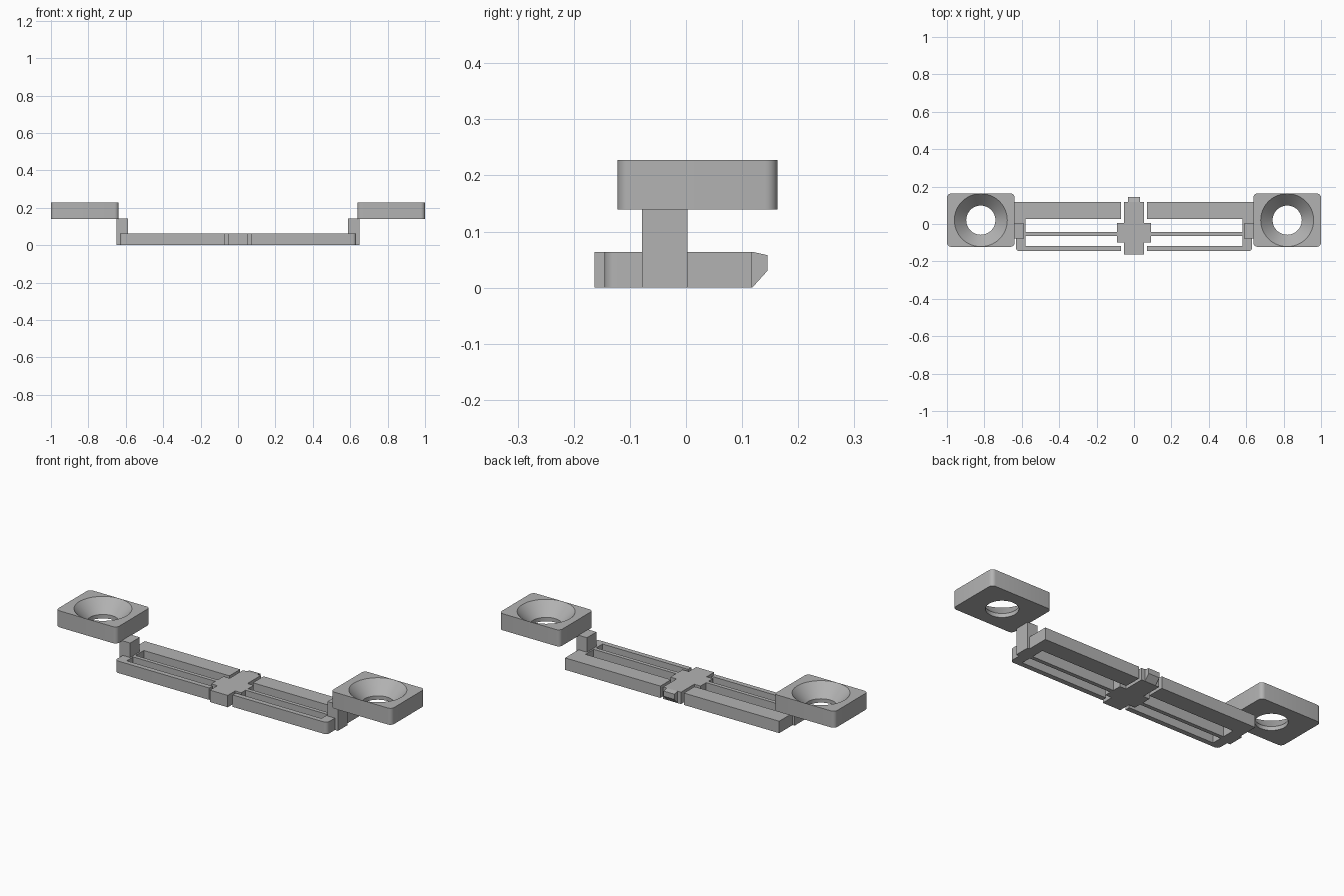
import bpy
import bmesh
import math
from mathutils import Matrix

cube = bpy.data.objects.get("Cube")
if cube:
    bpy.data.objects.remove(cube)

grey = bpy.data.materials.new("mid_grey")
grey.use_nodes = True
colour = (0.45, 0.45, 0.45, 1)
grey.diffuse_color = colour
grey.node_tree.nodes["Principled BSDF"].inputs["Base Color"].default_value = colour


def finish(name, bm):
    bmesh.ops.recalc_face_normals(bm, faces=bm.faces)
    mesh = bpy.data.meshes.new(name)
    bm.to_mesh(mesh)
    bm.free()
    mesh.materials.append(grey)
    obj = bpy.data.objects.new(name, mesh)
    bpy.context.collection.objects.link(obj)
    return obj


def prism(name, outline, z0, z1, rounded=None, radius=0.02):
    """Extrude an outline upward; round the upright edges picked by a rule."""
    bm = bmesh.new()
    face = bm.faces.new([bm.verts.new((x, y, z0)) for x, y in outline])
    top = bmesh.ops.extrude_face_region(bm, geom=[face])["geom"]
    bmesh.ops.translate(bm, vec=(0, 0, z1 - z0),
                        verts=[v for v in top if isinstance(v, bmesh.types.BMVert)])
    if rounded:
        upright = [e for e in bm.edges
                   if abs(e.verts[0].co.z - e.verts[1].co.z) > 0.01
                   and rounded(e.verts[0].co)]
        bmesh.ops.bevel(bm, geom=upright, offset=radius, segments=6,
                        profile=0.5, affect="EDGES")
    return finish(name, bm)


def rect(x0, x1, y0, y1):
    return [(x0, y0), (x1, y0), (x1, y1), (x0, y1)]


def smooth(obj):
    bpy.ops.object.select_all(action="DESELECT")
    obj.select_set(True)
    bpy.context.view_layer.objects.active = obj
    bpy.ops.object.shade_smooth_by_angle(angle=math.radians(30))


def cone(bm, r0, r1, z0, z1, x, y):
    bmesh.ops.create_cone(bm, cap_ends=True, segments=64, radius1=r0, radius2=r1,
                          depth=z1 - z0, matrix=Matrix.Translation((x, y, (z0 + z1) / 2)))


def countersink(plate, x, y):
    """Cut a straight hole, then a conical seat above it."""
    for r0, r1, z0, z1 in ((0.078, 0.078, 0.1, 0.2), (0.078, 0.142, 0.16, 0.2285)):
        bm = bmesh.new()
        cone(bm, r0, r1, z0, z1, x, y)
        cutter = finish("hole_cutter", bm)
        cutter.hide_render = True
        mod = plate.modifiers.new("hole", "BOOLEAN")
        mod.operation = "DIFFERENCE"
        mod.solver = "EXACT"
        mod.object = cutter
        bpy.context.view_layer.objects.active = plate
        bpy.ops.object.modifier_apply(modifier=mod.name)
        bpy.data.objects.remove(cutter)


HEIGHT = 0.064

# Half frame: thick back bar, thin spring and front bar joined by an end wall
comb = [(0.07, 0.118), (0.638, 0.118), (0.638, -0.078), (0.632, -0.078),
        (0.632, -0.145), (0.07, -0.145), (0.07, -0.118), (0.58, -0.118),
        (0.58, -0.064), (0.09, -0.064), (0.09, -0.043), (0.58, -0.043),
        (0.58, 0.027), (0.07, 0.027)]

for side, s in (("left", 1), ("right", -1)):
    frame = prism(side + "_frame", [(s * x, y) for x, y in comb], 0, HEIGHT,
                  lambda c: abs(c.x) > 0.6 and c.y < -0.1)
    smooth(frame)

    # Upright post carrying the raised plate
    prism(side + "_post", rect(*sorted((s * 0.588, s * 0.65)), -0.078, 0.003), 0, 0.142)

    # Raised plate with a countersunk hole
    plate = prism(side + "_screw_plate", rect(*sorted((s * 0.638, s)), -0.122, 0.163),
                  0.139, 0.228, lambda c: True, 0.022)
    countersink(plate, s * 0.819, 0.0205)
    smooth(plate)

# Central cross-shaped slider
half = [(0.053, -0.163), (0.053, -0.1), (0.09, -0.1), (0.09, 0.005),
        (0.053, 0.005), (0.053, 0.118)]
prism("centre_slider", half + [(-x, y) for x, y in reversed(half)], 0, HEIGHT)

# Wedge latch tip at the back of the slider
bm = bmesh.new()
side_profile = [(0.118, 0), (0.145, 0.03), (0.145, 0.058), (0.118, HEIGHT)]
tip = bm.faces.new([bm.verts.new((-0.032, y, z)) for y, z in side_profile])
ends = bmesh.ops.extrude_face_region(bm, geom=[tip])["geom"]
bmesh.ops.translate(bm, vec=(0.064, 0, 0),
                    verts=[v for v in ends if isinstance(v, bmesh.types.BMVert)])
finish("latch_tip", bm)
